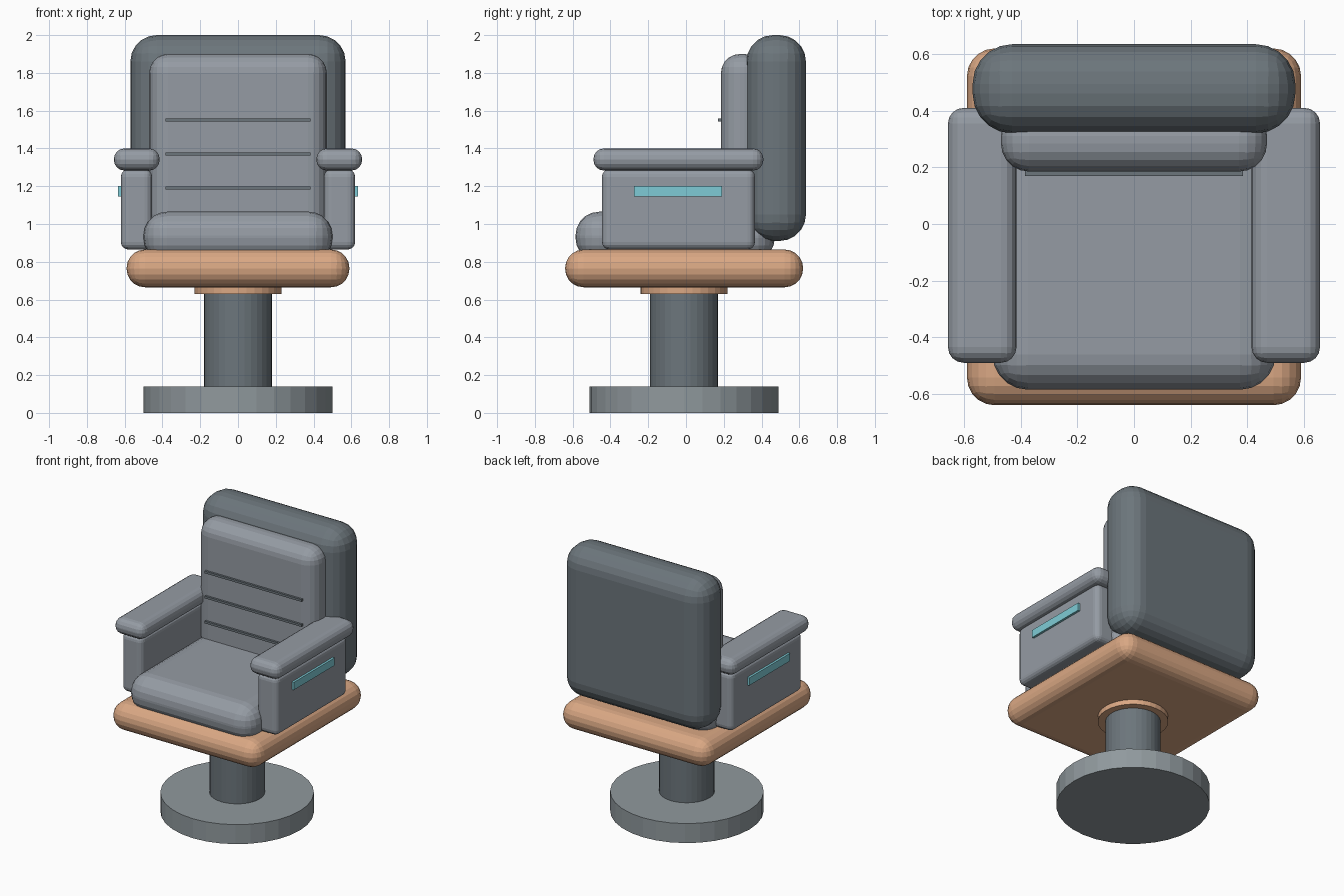
import bpy

cube = bpy.data.objects.get("Cube")
if cube:
    bpy.data.objects.remove(cube, do_unlink=True)


def material(name, rgb):
    mat = bpy.data.materials.new(name)
    mat.use_nodes = True
    mat.diffuse_color = (*rgb, 1)
    mat.node_tree.nodes["Principled BSDF"].inputs["Base Color"].default_value = (*rgb, 1)
    return mat


GREY = material("cushion grey", (0.30, 0.33, 0.37))
DARK = material("dark slate", (0.15, 0.18, 0.20))
STEEL = material("base grey", (0.28, 0.32, 0.34))
TAN = material("tan leather", (0.70, 0.39, 0.23))
TEAL = material("pale teal", (0.21, 0.60, 0.67))


def box(name, x, y, z, mat, radius=0.0, segments=5):
    """Box spanning the given (low, high) ranges, with rounded edges."""
    spans = (x, y, z)
    bpy.ops.mesh.primitive_cube_add(size=1, location=[(a + b) / 2 for a, b in spans])
    obj = bpy.context.object
    obj.name = name
    obj.scale = [b - a for a, b in spans]
    bpy.ops.object.transform_apply(location=False, rotation=False, scale=True)
    obj.data.materials.append(mat)
    if radius:
        bevel = obj.modifiers.new("rounding", "BEVEL")
        bevel.width = radius
        bevel.segments = segments
    return obj


def disc(name, radius, low, high, mat):
    bpy.ops.mesh.primitive_cylinder_add(vertices=32, radius=radius, depth=high - low,
                                        location=(0, -0.01, (low + high) / 2))
    obj = bpy.context.object
    obj.name = name
    obj.data.materials.append(mat)


# Pedestal
disc("floor_base", 0.5, 0, 0.14, STEEL)
disc("column", 0.18, 0.14, 0.66, DARK)
disc("collar", 0.23, 0.63, 0.68, TAN)

# Seat
box("seat_frame", (-0.59, 0.59), (-0.64, 0.62), (0.665, 0.865), TAN, 0.098)
box("seat_cushion", (-0.5, 0.5), (-0.585, 0.47), (0.80, 1.065), GREY, 0.125)

# Backrest with raised pad and stitched seams
box("backrest", (-0.57, 0.57), (0.32, 0.635), (0.91, 2.0), DARK, 0.14)
box("back_pad", (-0.47, 0.47), (0.185, 0.41), (0.95, 1.9), GREY, 0.1)
for i in range(3):
    z = 1.19 + 0.18 * i
    box(f"back_seam_{i + 1}", (-0.385, 0.385), (0.17, 0.19), (z - 0.008, z + 0.008), DARK)

# Arms, left then right
for side, s in (("left", 1), ("right", -1)):
    def across(a, b):
        return sorted((s * a, s * b))
    box(f"{side}_arm_panel", across(0.455, 0.62), (-0.445, 0.365), (0.865, 1.29), GREY, 0.04, 4)
    box(f"{side}_arm_pad", across(0.415, 0.657), (-0.49, 0.41), (1.283, 1.4), GREY, 0.055, 4)
    box(f"{side}_arm_stripe", across(0.615, 0.636), (-0.275, 0.19), (1.145, 1.2), TEAL)
